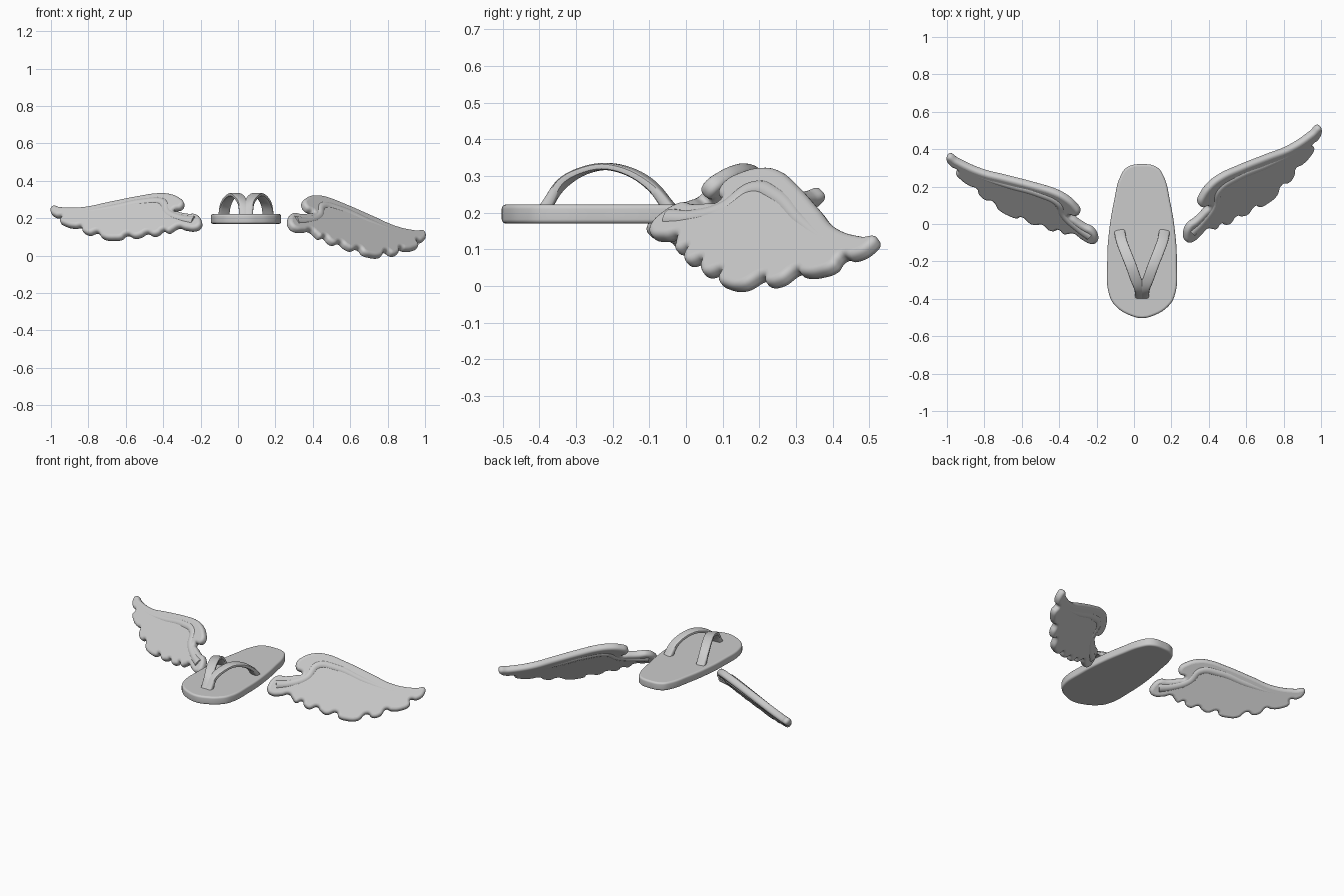
import bpy, bmesh, math
from mathutils import Vector, Matrix

if "Cube" in bpy.data.objects:
    bpy.data.objects.remove(bpy.data.objects["Cube"])

CX = 0.043  # centre line of the sandal


def to_mesh(ob):
    bpy.ops.object.select_all(action='DESELECT')
    ob.select_set(True)
    bpy.context.view_layer.objects.active = ob
    if ob.type == 'CURVE':
        bpy.ops.object.convert(target='MESH')
    bpy.ops.object.shade_smooth_by_angle(angle=math.radians(40))


def make_curve(name, pts, dims, bevel, mat=None, extrude=0.0, radii=None, res=6):
    cu = bpy.data.curves.new(name, 'CURVE')
    cu.dimensions = dims
    cu.resolution_u = res
    cu.bevel_depth = bevel
    cu.bevel_resolution = 4
    cu.extrude = extrude
    if dims == '2D':
        cu.fill_mode = 'BOTH'
        cu.offset = -bevel
    else:
        cu.use_fill_caps = True
    sp = cu.splines.new('BEZIER')
    sp.bezier_points.add(len(pts) - 1)
    for i, (bp, p) in enumerate(zip(sp.bezier_points, pts)):
        bp.co = (p[0], p[1], p[2] if len(p) > 2 else 0)
        bp.handle_left_type = bp.handle_right_type = 'AUTO'
        if radii:
            bp.radius = radii[i]
    sp.use_cyclic_u = dims == '2D'
    ob = bpy.data.objects.new(name, cu)
    bpy.context.collection.objects.link(ob)
    if mat:
        ob.matrix_world = mat
    to_mesh(bpy.context.view_layer.objects.get(name) or ob)


# Sole: mirrored half outline with a rounded rim
half = [(0.08, .303), (.115, .257), (.15, .12), (.175, -.03), (.186, -.2),
        (.172, -.39), (.135, -.445), (.065, -.488)]
outline = [(0, .32)] + half + [(0, -.503)] + [(-x, y) for x, y in reversed(half)]
make_curve("sole", outline, '2D', 0.012, Matrix.Translation((CX, 0, .196)), 0.014)


# Straps: flat rounded section swept along an arch
def smooth(pts, n=8):
    p = [Vector(q) for q in pts]
    p = [2 * p[0] - p[1]] + p + [2 * p[-1] - p[-2]]
    out = []
    for a, b, c, d in zip(p, p[1:], p[2:], p[3:]):
        for k in range(n):
            t = k / n
            out.append(.5 * (2 * b + (c - a) * t + (2 * a - 5 * b + 4 * c - d) * t * t
                             + (3 * b - a - 3 * c + d) * t ** 3))
    return out + [p[-2]]


def strap(name, side):
    path = smooth([(CX + side * x, y, z) for x, y, z in
                   [(.008, -.388, .205), (.013, -.345, .272), (.035, -.29, .31),
                    (.06, -.22, .326), (.088, -.15, .31), (.11, -.09, .27),
                    (.12, -.04, .205)]])
    bm = bmesh.new()
    rings = []
    for i, p in enumerate(path):
        f = i / (len(path) - 1)
        t = (path[min(i + 1, len(path) - 1)] - path[max(i - 1, 0)]).normalized()
        w = Vector((t.y, -t.x, 0)).normalized()
        n = t.cross(w)
        thick = .010 + .008 * abs(2 * f - 1) ** 2
        ring = []
        for k in range(16):
            a = math.tau * k / 16
            c, s = math.cos(a), math.sin(a)
            c = math.copysign(abs(c) ** .5, c)
            s = math.copysign(abs(s) ** .5, s)
            ring.append(bm.verts.new(p + w * c * .029 + n * s * thick))
        rings.append(ring)
    for r0, r1 in zip(rings, rings[1:]):
        for k in range(16):
            bm.faces.new((r0[k], r0[k - 1], r1[k - 1], r1[k]))
    bm.faces.new(rings[0])
    bm.faces.new(rings[-1][::-1])
    bmesh.ops.recalc_face_normals(bm, faces=bm.faces)
    me = bpy.data.meshes.new(name)
    bm.to_mesh(me)
    bm.free()
    ob = bpy.data.objects.new(name, me)
    bpy.context.collection.objects.link(ob)
    to_mesh(ob)


strap("left_strap", -1)
strap("right_strap", 1)

# Wing outline as seen from the front (x, z): knob, hook, leading edge, tip, feathers
wing = [(-.193, .176), (-.22, .213), (-.262, .216), (-.31, .226), (-.34, .238),
        (-.305, .25), (-.288, .275), (-.31, .302), (-.36, .322), (-.42, .326),
        (-.53, .31), (-.69, .278), (-.82, .252), (-.945, .251), (-.988, .257),
        (-1.0, .235), (-.975, .208), (-.94, .203), (-.95, .182), (-.92, .16),
        (-.87, .15), (-.84, .153), (-.825, .125), (-.79, .113), (-.755, .124),
        (-.72, .093), (-.66, .086), (-.62, .092), (-.597, .11), (-.55, .096),
        (-.515, .105), (-.488, .12), (-.45, .107), (-.42, .116), (-.4, .133),
        (-.37, .123), (-.345, .136), (-.32, .15), (-.28, .14), (-.225, .138),
        (-.2, .153)]
# Bone that thickens the leading edge
bone = [(-.232, .177), (-.3, .19), (-.375, .225), (-.4, .275), (-.5, .278),
        (-.68, .245), (-.84, .224), (-.96, .23)]
bone_r = [1.1, .95, .9, 1, .95, .85, .75, .5]


def to_right(p):
    # Express a left wing point by root, tip and hook, then rebuild it on the right
    left = Matrix(((-.755, -.055), (.059, .094)))
    right = Matrix(((.685, .04), (-.076, .094)))
    q = right @ left.inverted() @ (Vector(p) - Vector((-.235, .176)))
    return q + Vector((.305, .176))


def build_wing(name, remap, a, b, c):
    # The wing lies in the plane y = a x + b z + c
    n = Vector((a, -1, b)).normalized()
    u = Vector((1, a, 0)).normalized()
    v = n.cross(u)
    o = Vector((0, c, 0))
    mat = Matrix.Translation(o) @ Matrix((u, v, n)).transposed().to_4x4()

    def local(p):
        x, z = remap(p)
        d = Vector((x, a * x + b * z + c, z)) - o
        return d.dot(u), d.dot(v), 0

    make_curve(name, [local(p) for p in wing], '2D', .018, mat, .005)
    make_curve(name + "_bone", [local(p) for p in bone], '3D', .031, mat, radii=bone_r)


build_wing("left_wing", lambda p: p, -.46, 1.0, -.34)
build_wing("right_wing", to_right, .92, 1.2, -.531)
